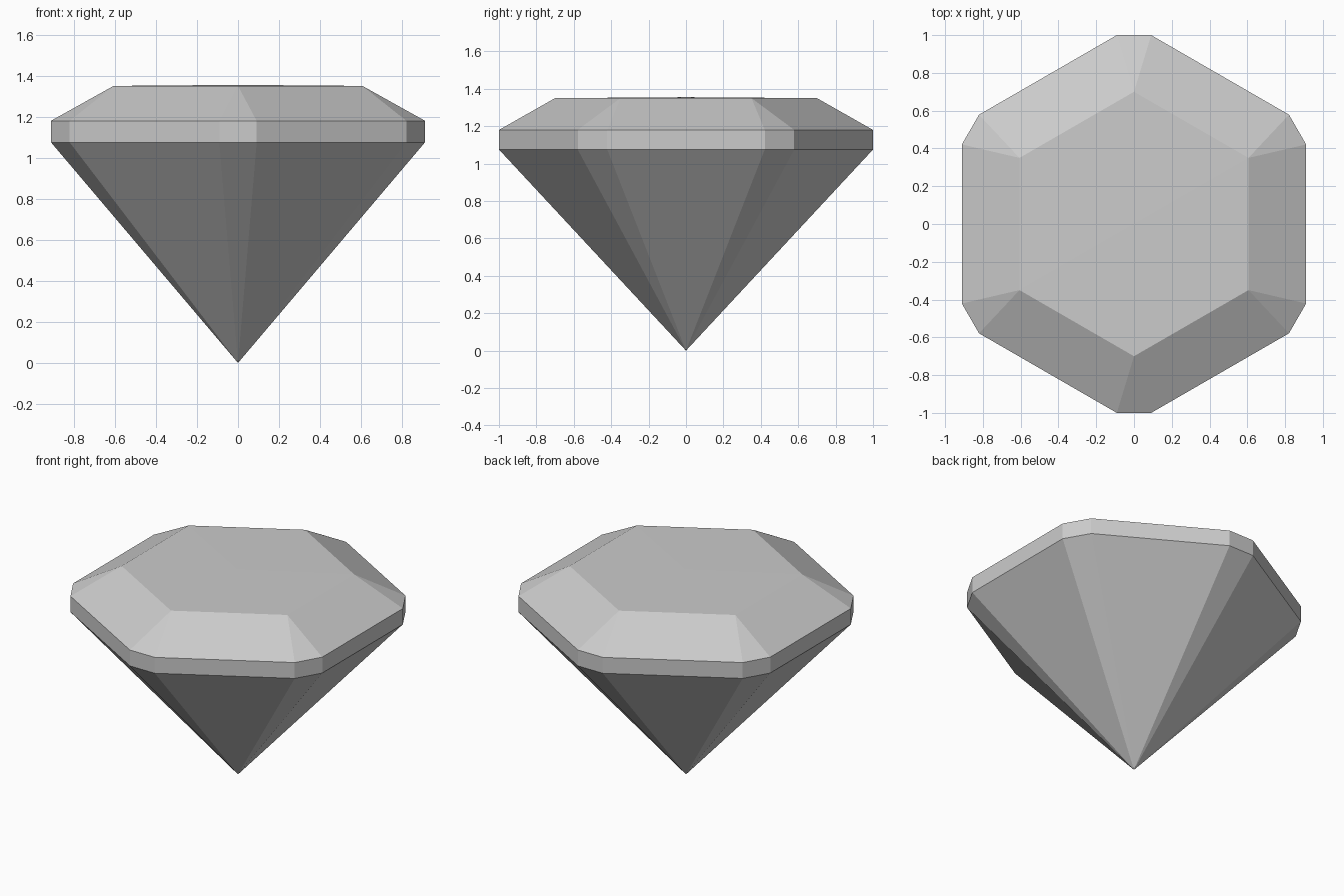
import bpy
import bmesh
from math import radians, sin, cos

cube = bpy.data.objects.get("Cube")
if cube:
    bpy.data.objects.remove(cube, do_unlink=True)

# Stone colour
stone = bpy.data.materials.new("pale_grey_stone")
stone.use_nodes = True
colour = (0.6, 0.6, 0.6, 1)
stone.diffuse_color = colour
stone.node_tree.nodes["Principled BSDF"].inputs["Base Color"].default_value = colour

CORNERS = [30 + 60 * k for k in range(6)]
BEVEL = 5.2          # half angle of each clipped corner
TABLE_Z, GIRDLE_TOP, GIRDLE_LOW = 1.35, 1.18, 1.075

bm = bmesh.new()


def ring(radius, z, angles):
    return [bm.verts.new((radius * cos(radians(a)), radius * sin(radians(a)), z))
            for a in angles]


clipped = [c + s for c in CORNERS for s in (-BEVEL, BEVEL)]
table = ring(0.7, TABLE_Z, CORNERS)
upper = ring(1.004, GIRDLE_TOP, clipped)
lower = ring(1.004, GIRDLE_LOW, clipped)
peak = bm.verts.new((0, 0, TABLE_Z + 0.005))
tip = bm.verts.new((0, 0, 0))

# Table and crown: a wide facet per side and a small triangle per corner
for k in range(6):
    n = (k + 1) % 6
    bm.faces.new((peak, table[k], table[n]))
    bm.faces.new((table[k], upper[2 * k], upper[2 * k + 1]))
    bm.faces.new((table[k], upper[2 * k + 1], upper[2 * n], table[n]))

# Girdle band and pointed pavilion
for i in range(12):
    j = (i + 1) % 12
    bm.faces.new((upper[i], lower[i], lower[j], upper[j]))
    bm.faces.new((lower[i], tip, lower[j]))

bmesh.ops.recalc_face_normals(bm, faces=bm.faces)
mesh = bpy.data.meshes.new("cut_gemstone")
bm.to_mesh(mesh)
bm.free()
mesh.materials.append(stone)
gem = bpy.data.objects.new("cut_gemstone", mesh)
bpy.context.collection.objects.link(gem)
